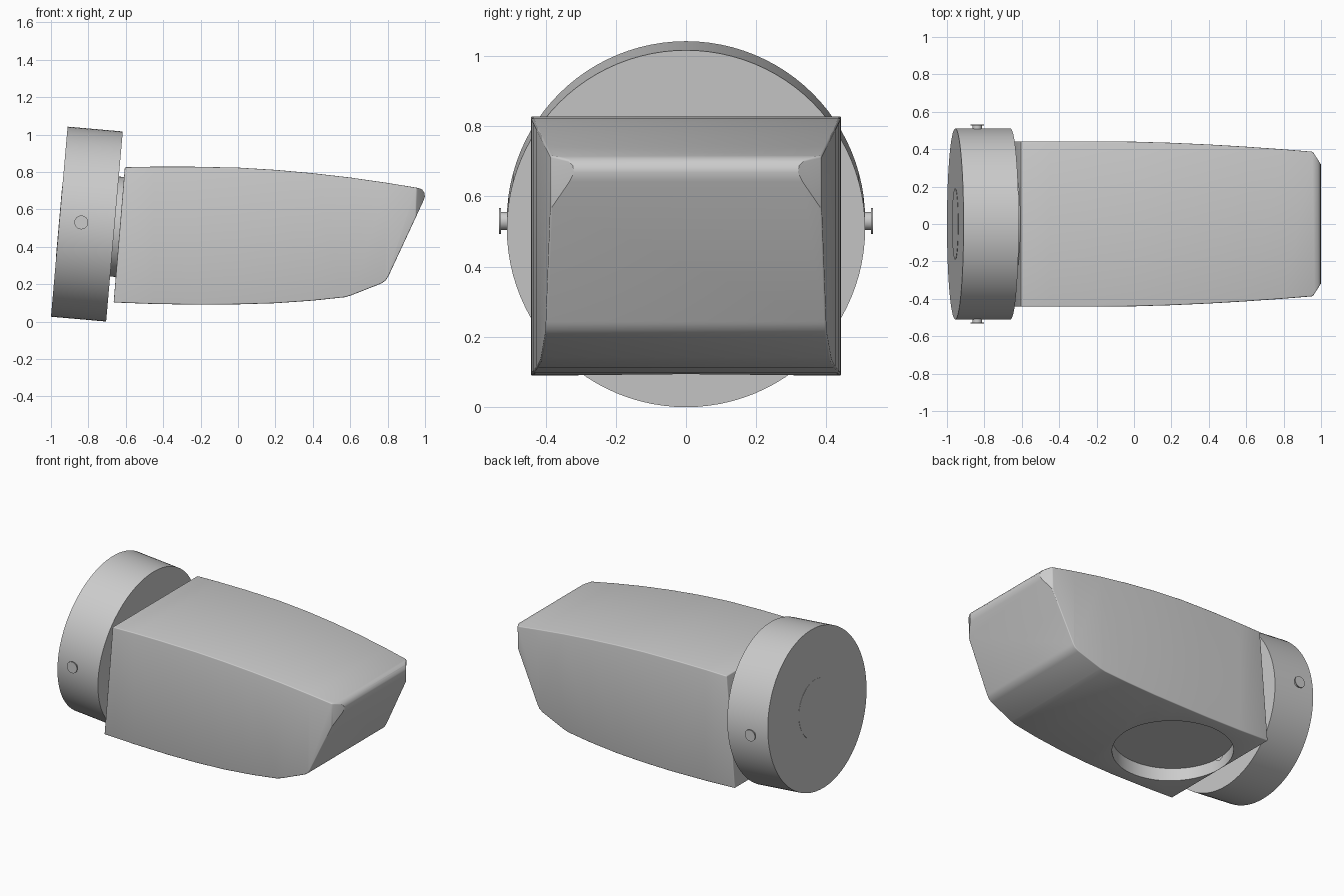
import bpy, bmesh, math
from mathutils import Vector

if "Cube" in bpy.data.objects:
    bpy.data.objects.remove(bpy.data.objects["Cube"])

TILT = math.radians(5)
AXIS = Vector((math.cos(TILT), 0, -math.sin(TILT)))
DISC_C = Vector((-0.808, 0, 0.521))


def finish(ob, angle=30):
    bpy.ops.object.select_all(action='DESELECT')
    ob.select_set(True)
    bpy.context.view_layer.objects.active = ob
    for m in list(ob.modifiers):
        bpy.ops.object.modifier_apply(modifier=m.name)
    bpy.ops.object.shade_smooth_by_angle(angle=math.radians(angle))


def cylinder(name, center, axis, radius, depth, verts=96):
    bpy.ops.mesh.primitive_cylinder_add(vertices=verts, radius=radius, depth=depth, location=center)
    ob = bpy.context.object
    ob.name = name
    ob.rotation_euler = Vector(axis).to_track_quat('Z', 'Y').to_euler()
    finish(ob)
    return ob


# Tilted wall disc, its rear cap and the neck joining it to the body
cylinder("mount_disc", DISC_C, AXIS, 0.51, 0.296)
cylinder("rear_cap", DISC_C - AXIS * 0.14, AXIS, 0.19, 0.019, 64)
cylinder("neck", DISC_C + AXIS * 0.17, AXIS, 0.268, 0.07, 64)

# Side screws: shank plus flat head
for side, label in ((-1, "front"), (1, "back")):
    cylinder(label + "_screw_shank", (-0.838, side * 0.505, 0.53), (0, 1, 0), 0.026, 0.05, 32)
    cylinder(label + "_screw_head", (-0.838, side * 0.529, 0.53), (0, 1, 0), 0.037, 0.006, 32)


# Body: side profile extruded across, then narrowed toward the nose
profile = [(-0.605, 0.825), (-0.45, 0.828), (-0.25, 0.828), (0, 0.823), (0.2, 0.811),
           (0.4, 0.793), (0.6, 0.770), (0.8, 0.741), (0.965, 0.714), (0.985, 0.706),
           (0.997, 0.688), (0.999, 0.668), (0.990, 0.642), (0.805, 0.244), (0.790, 0.220),
           (0.765, 0.203), (0.605, 0.140), (0.57, 0.130), (0.4, 0.112), (0.2, 0.098),
           (0, 0.092), (-0.2, 0.090), (-0.45, 0.094), (-0.665, 0.102)]


def half_width(x):
    return 0.442 - 0.055 * (max(0, x + 0.15) / 1.1) ** 1.7


bm = bmesh.new()
face = bm.faces.new([bm.verts.new((x, -1, z)) for x, z in profile])
ext = bmesh.ops.extrude_face_region(bm, geom=[face])
bmesh.ops.translate(bm, vec=(0, 2, 0), verts=[v for v in ext["geom"] if isinstance(v, bmesh.types.BMVert)])
for x in (-0.45, -0.2, 0, 0.2, 0.4, 0.6, 0.8):
    bmesh.ops.bisect_plane(bm, geom=bm.verts[:] + bm.edges[:] + bm.faces[:], dist=1e-5,
                           plane_co=(x, 0, 0), plane_no=(1, 0, 0))
for v in bm.verts:
    v.co.y *= half_width(v.co.x)
bmesh.ops.recalc_face_normals(bm, faces=bm.faces[:])

# Clip the two upper nose corners
for s in (-1, 1):
    p1, p2, p3 = (Vector((x, s * y, z)) for x, y, z in
                  ((0.955, 0.388, 0.714), (0.998, 0.32, 0.66), (0.952, 0.388, 0.56)))
    n = (p2 - p1).cross(p3 - p1).normalized()
    if n.x < 0:
        n = -n
    cut = bmesh.ops.bisect_plane(bm, geom=bm.verts[:] + bm.edges[:] + bm.faces[:], dist=1e-5,
                                 plane_co=p1, plane_no=n, clear_outer=True)
    bmesh.ops.holes_fill(bm, edges=[e for e in bm.edges if e.is_boundary], sides=0)
bmesh.ops.recalc_face_normals(bm, faces=bm.faces[:])
me = bpy.data.meshes.new("body")
bm.to_mesh(me)
bm.free()
body = bpy.data.objects.new("body", me)
bpy.context.collection.objects.link(body)

# Soft edges and the round recess underneath
bev = body.modifiers.new("soft_edges", 'BEVEL')
bev.width, bev.segments, bev.limit_method, bev.angle_limit = 0.018, 3, 'ANGLE', math.radians(50)
cutter = cylinder("recess_cutter", (-0.30, 0, 0.08), (0, 0, 1), 0.36, 0.2)
cutter.hide_render = True
cut = body.modifiers.new("recess", 'BOOLEAN')
cut.operation, cut.solver, cut.object = 'DIFFERENCE', 'EXACT', cutter
finish(body, 32)
bpy.data.objects.remove(cutter)
